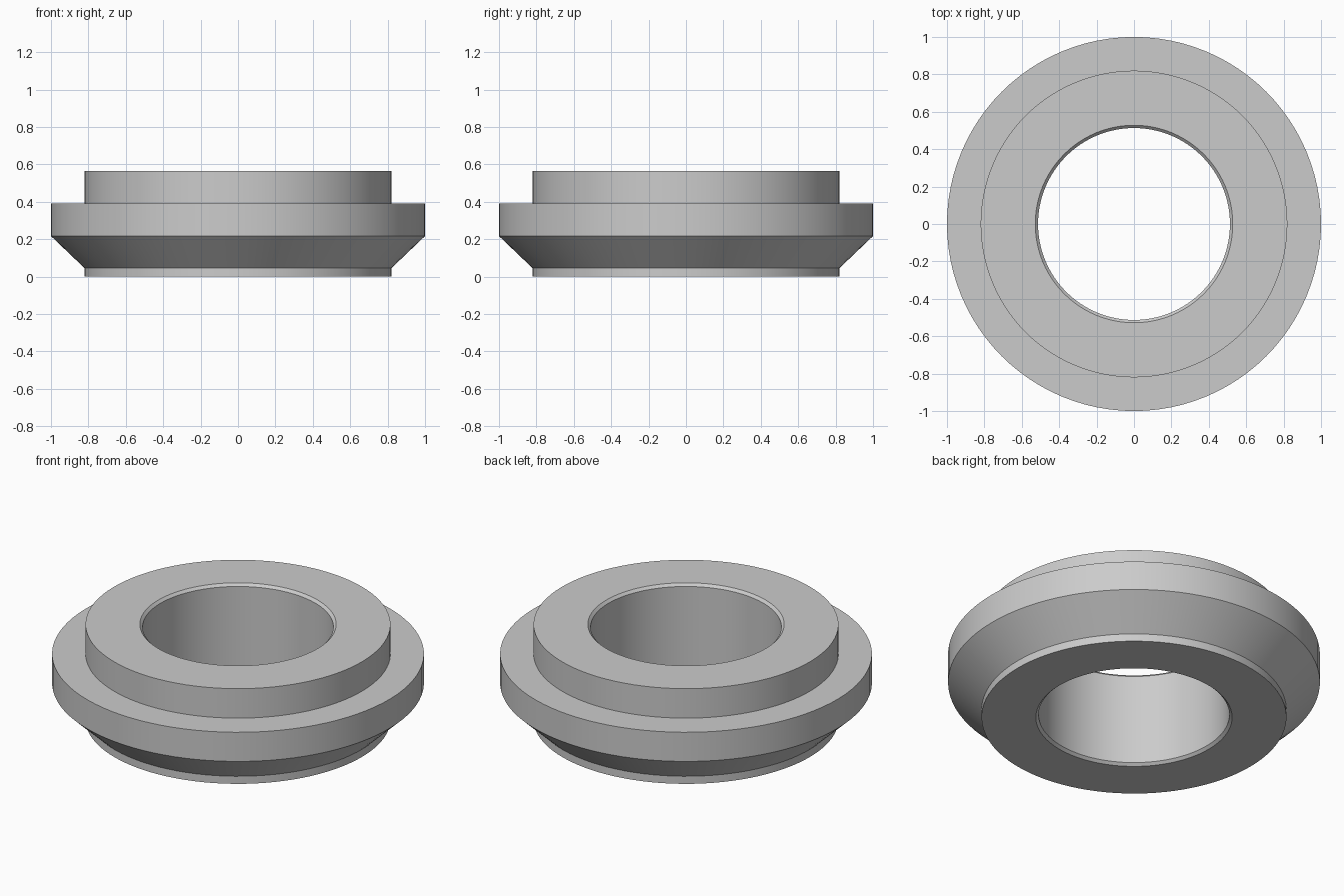
import bpy, bmesh, math

SEGMENTS = 96

cube = bpy.data.objects.get("Cube")
if cube:
    bpy.data.objects.remove(cube, do_unlink=True)

# Plain grey metal
grey = bpy.data.materials.new("grey metal")
grey.use_nodes = True
colour = (0.6, 0.6, 0.6, 1)
grey.diffuse_color = colour
grey.node_tree.nodes["Principled BSDF"].inputs["Base Color"].default_value = colour

# Ring section as (radius, height), going up the outside and down the bore
bore, chamfer, collar, flange, top = 0.513, 0.015, 0.82, 1.0, 0.565
profile = [
    (bore + chamfer, 0), (collar, 0), (collar, 0.045),
    (flange, 0.217), (flange, 0.39), (collar, 0.39),
    (collar, top), (bore + chamfer, top),
    (bore, top - chamfer), (bore, chamfer),
]

# Spin the closed section into a flanged ring
bm = bmesh.new()
rings = []
for i in range(SEGMENTS):
    a = math.tau * i / SEGMENTS
    rings.append([bm.verts.new((r * math.cos(a), r * math.sin(a), z)) for r, z in profile])
for i, ring in enumerate(rings):
    following = rings[(i + 1) % SEGMENTS]
    for j in range(len(profile)):
        k = (j + 1) % len(profile)
        bm.faces.new((ring[j], following[j], following[k], ring[k]))
bmesh.ops.recalc_face_normals(bm, faces=bm.faces)

mesh = bpy.data.meshes.new("flanged_ring")
bm.to_mesh(mesh)
bm.free()
mesh.materials.append(grey)
ring_object = bpy.data.objects.new("flanged_ring", mesh)
bpy.context.collection.objects.link(ring_object)

# Smooth round walls with crisp rims
bpy.ops.object.select_all(action="DESELECT")
ring_object.select_set(True)
bpy.context.view_layer.objects.active = ring_object
bpy.ops.object.shade_smooth_by_angle(angle=math.radians(30))
